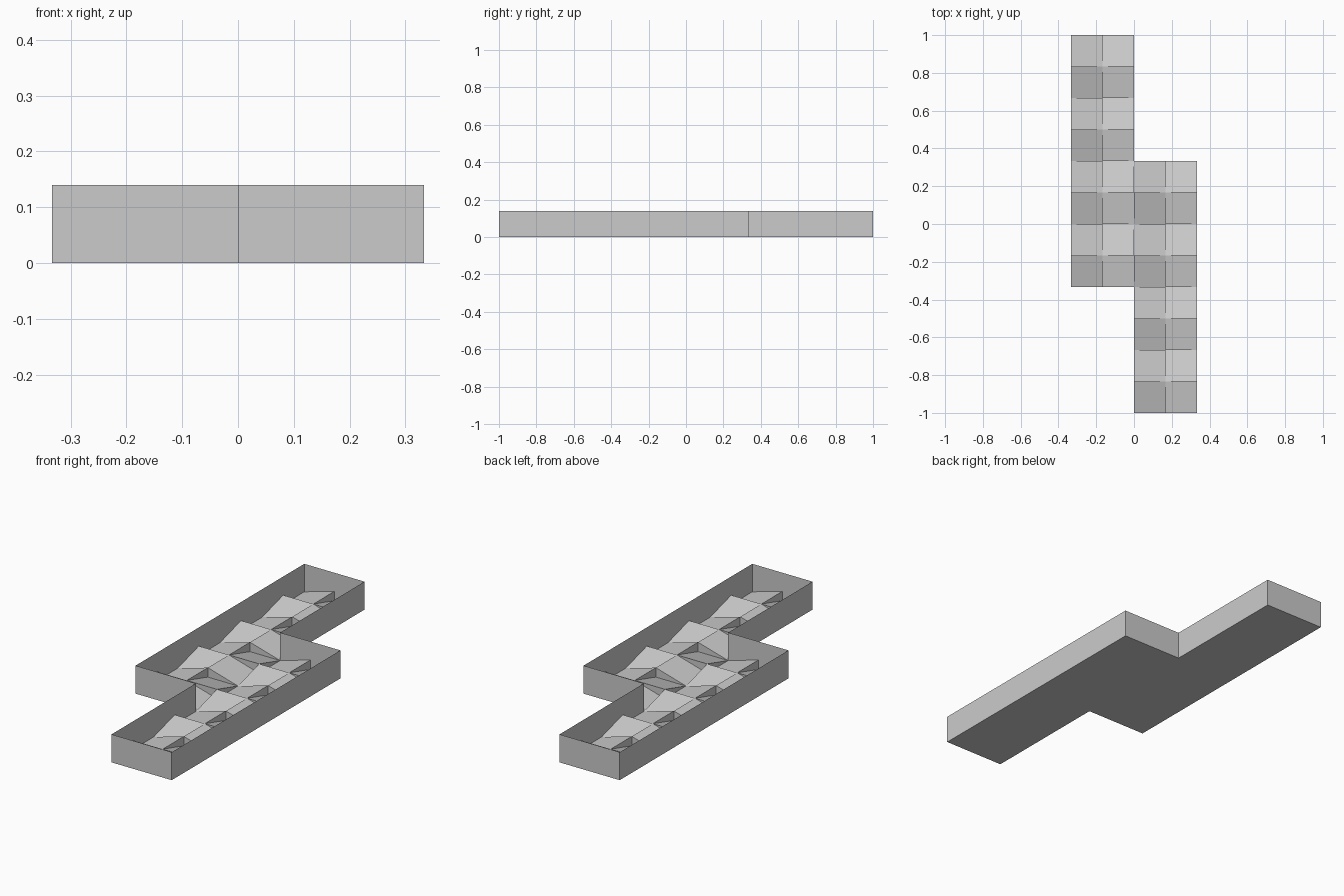
import bpy, bmesh
from math import pi
from mathutils import Matrix, Vector

if "Cube" in bpy.data.objects:
    bpy.data.objects.remove(bpy.data.objects["Cube"])

T = 1 / 3        # tile size
S = T / 2        # quarter of a tile
H = 0.047        # ramp height
WALL = 0.14      # tray wall height


def finish(bm, name):
    mesh = bpy.data.meshes.new(name)
    bm.to_mesh(mesh)
    bm.free()
    obj = bpy.data.objects.new(name, mesh)
    bpy.context.collection.objects.link(obj)
    return obj


def add_pinwheel(bm, cx, cy):
    """Four ramps turning around the tile centre, with their step faces."""
    ramp = dict(a=(-S, -S, 0), b=(0, -S, 0), c=(0, 0, H), d=(-S, 0, H), e=(-S, 0, 0))
    for k in range(4):
        m = Matrix.Translation((cx, cy, 0)) @ Matrix.Rotation(k * pi / 2, 4, 'Z')
        v = {n: bm.verts.new(m @ Vector(p)) for n, p in ramp.items()}
        for face in ("abcd", "dce", "ade"):   # slope, inner step, outer step
            bm.faces.new([v[n] for n in face])


# Tray: offset double strip outline, thin walls, closed flat base
bm = bmesh.new()
outline = [(-T, -T), (0, -T), (0, -1), (T, -1), (T, T), (0, T), (0, 1), (-T, 1)]
low = [bm.verts.new((x, y, 0)) for x, y in outline]
high = [bm.verts.new((x, y, WALL)) for x, y in outline]
bm.faces.new(low[::-1])
for i in range(len(low)):
    j = (i + 1) % len(low)
    bm.faces.new((low[i], low[j], high[j], high[i]))
finish(bm, "tray")

# Ramp floors: four pinwheel tiles in each strip
for name, x, y0 in (("left_ramp_floor", -S, -S), ("right_ramp_floor", S, -1 + S)):
    bm = bmesh.new()
    for k in range(4):
        add_pinwheel(bm, x, y0 + k * T)
    finish(bm, name)
